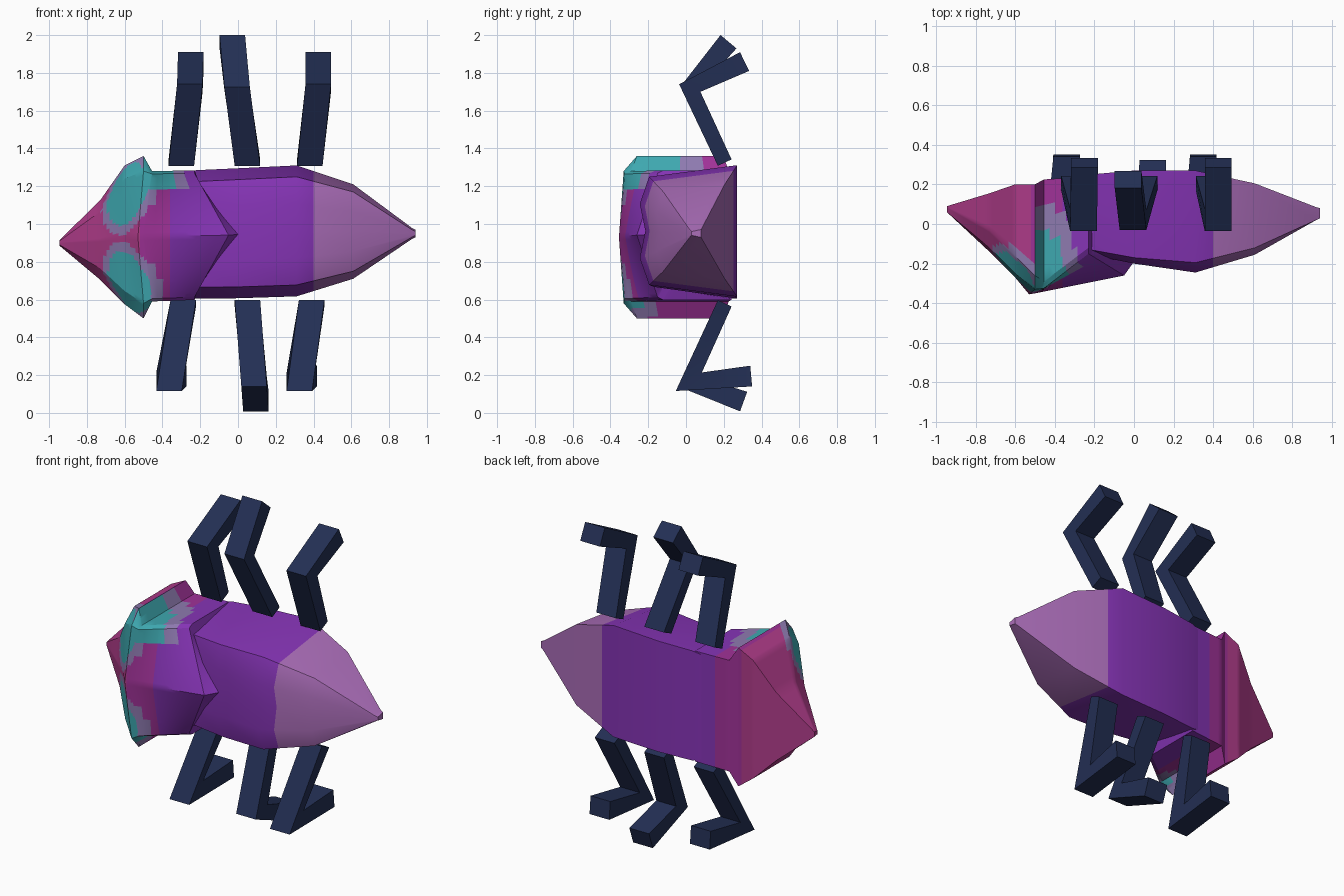
import bpy, bmesh
from mathutils import Vector, Matrix
from mathutils.bvhtree import BVHTree

if "Cube" in bpy.data.objects:
    bpy.data.objects.remove(bpy.data.objects["Cube"], do_unlink=True)


def material(name, rgb):
    """Flat material from display-space 0-255 values."""
    lin = [((c / 255 + 0.055) / 1.055) ** 2.4 for c in rgb]
    m = bpy.data.materials.new(name)
    m.use_nodes = True
    m.diffuse_color = (*lin, 1)
    bsdf = m.node_tree.nodes["Principled BSDF"]
    bsdf.inputs["Base Color"].default_value = (*lin, 1)
    bsdf.inputs["Roughness"].default_value = 0.8
    return m


PURPLE = material("purple", (134, 52, 182))
MAUVE = material("mauve", (172, 110, 186))
MAGENTA = material("magenta", (160, 50, 152))
PINK = material("pink", (176, 60, 138))
TEAL = material("teal", (62, 168, 176))
HALO = material("grey_violet", (142, 122, 176))
CYAN = material("cyan", (66, 192, 204))
SLOT = material("dark_teal", (38, 125, 135))
NAVY = material("navy", (35, 47, 84))


def finish(name, bm, mats, rule=None, angle=0.5):
    bmesh.ops.recalc_face_normals(bm, faces=bm.faces[:])
    if rule:
        for f in bm.faces:
            f.material_index = mats.index(rule(f.calc_center_median()))
    me = bpy.data.meshes.new(name)
    bm.to_mesh(me)
    bm.free()
    for m in mats:
        me.materials.append(m)
    ob = bpy.data.objects.new(name, me)
    bpy.context.collection.objects.link(ob)
    bpy.ops.object.select_all(action="DESELECT")
    ob.select_set(True)
    bpy.context.view_layer.objects.active = ob
    bpy.ops.object.shade_smooth_by_angle(angle=angle)
    return ob


def loft(rings):
    bm = bmesh.new()
    loops = [[bm.verts.new(p) for p in ring] for ring in rings]
    n = len(loops[0])
    for a, b in zip(loops, loops[1:]):
        for i in range(n):
            j = (i + 1) % n
            bm.faces.new((a[i], a[j], b[j], b[i]))
    bm.faces.new(loops[0])
    bm.faces.new(loops[-1])
    return bm


def ring(x, back, shoulder, front, lo, hi, inset, bulge=0, ripple=0, sweep=0):
    """Boxy cross-section with a shaped front side; sweep shifts the front middle in x."""
    mid = (lo + hi) / 2
    half = (hi - lo) / 2 - inset
    pts = [(x, shoulder, lo), (x, back, lo), (x, back, hi), (x, shoulder, hi)]
    for t in (1, 0.5, 0, -0.5, -1):
        k = 1 - abs(t)
        wave = ripple if abs(t) == 0.5 else 0
        pts.append((x + sweep * k, front - bulge * k - wave, mid + half * t))
    return pts


def slice_x(bm, xs):
    for x in xs:
        bmesh.ops.bisect_plane(bm, geom=bm.verts[:] + bm.edges[:] + bm.faces[:],
                               plane_co=(x, 0, 0), plane_no=(1, 0, 0))


# Abdomen: long tapering body with a pale tail
TAIL_X = 0.4
body = loft([
    ring(-0.34, 0.22, 0.20, -0.08, 0.64, 1.25, 0.07),
    ring(-0.22, 0.25, 0.24, -0.13, 0.605, 1.285, 0.06, 0.01, 0.02),
    ring(0.0, 0.27, 0.26, -0.17, 0.607, 1.295, 0.06, 0.02, 0.02),
    ring(0.31, 0.27, 0.26, -0.195, 0.617, 1.31, 0.06, 0.02, 0.04),
    ring(0.61, 0.205, 0.195, -0.12, 0.71, 1.21, 0.04, 0.02, 0.025),
    ring(0.92, 0.085, 0.08, 0.02, 0.92, 0.98, 0.01),
    ring(0.94, 0.08, 0.075, 0.03, 0.93, 0.97, 0.01),
])
slice_x(body, [TAIL_X])
finish("abdomen", body, [PURPLE, MAUVE],
       lambda c: MAUVE if c.x > TAIL_X else PURPLE)

# Head and collar: pointed snout, raised rim, swept collar over the back
head = loft([
    ring(-0.945, 0.09, 0.085, 0.06, 0.885, 0.915, 0.005),
    ring(-0.73, 0.155, -0.03, -0.12, 0.705, 1.125, 0.06, 0.02),
    ring(-0.6, 0.20, -0.16, -0.25, 0.575, 1.31, 0.07, 0.02),
    ring(-0.5, 0.20, -0.26, -0.33, 0.50, 1.36, 0.08, 0.025, 0, -0.03),
    ring(-0.455, 0.225, -0.29, -0.325, 0.59, 1.28, 0.015, 0.025, 0, -0.045),
    ring(-0.23, 0.24, -0.12, -0.15, 0.598, 1.284, 0.015, 0.11, 0, 0.18),
    ring(-0.21, 0.20, -0.08, -0.12, 0.66, 1.23, 0.015, 0.07, 0, 0.21),
])
surface = BVHTree.FromBMesh(head)
EYES = [(Vector((-0.6, 0, 1.16)), Vector((0.11, 0, 0.18))),
        (Vector((-0.59, 0, 0.69)), Vector((0.12, 0, -0.17)))]
hits = []
for spot, along in EYES:
    pos, normal, _, _ = surface.ray_cast(Vector((spot.x, -2, spot.z)), Vector((0, 1, 0)))
    if normal.y > 0:
        normal = -normal
    hits.append((pos, normal, along))


def patch(c):
    """Stretched distance to the nearer eye."""
    best = 9
    for pos, _, along in hits:
        d = c - pos
        u = along.normalized()
        reach = d.dot(u)
        side = d - u * reach
        best = min(best, (side.length ** 2 + (reach * 0.75) ** 2) ** 0.5)
    return best


def head_colour(c):
    d = patch(c)
    if c.y < 0.15 and d < 0.135:
        return TEAL
    # Teal and grey trailing along the collar's outer sides
    if c.x > -0.5 and abs(c.z - 0.935) > 0.25:
        trail = c.x + 0.45 + max(0, c.y + 0.3) * 0.25
        if c.z > 1.17 and trail < 0.12 and c.y < -0.05:
            return TEAL
        if c.z > 1.15 and trail < 0.2 and c.y < 0.08:
            return HALO
    if c.y < 0.15 and d < 0.175:
        return HALO
    if c.x < -0.52:
        return PINK
    return MAGENTA if c.x < -0.36 else PURPLE


bmesh.ops.subdivide_edges(head, edges=head.edges[:], cuts=7, use_grid_fill=True)
slice_x(head, [-0.52, -0.36])
finish("head_and_collar", head, [PINK, MAGENTA, PURPLE, TEAL, HALO], head_colour)

# Eyes: slim raised plates with a narrow slot bar
for label, (pos, normal, along) in zip(("upper", "lower"), hits):
    u = (along - normal * along.dot(normal)).normalized()
    v = normal.cross(u)
    basis = Matrix((u, v, normal)).transposed().to_4x4()
    for part, size, lift, mat in (("eye", (0.21, 0.06, 0.04), 0, CYAN),
                                  ("eye_slot", (0.17, 0.018, 0.008), 0.021, SLOT)):
        bm = bmesh.new()
        bmesh.ops.create_cube(bm, size=1)
        bmesh.ops.scale(bm, vec=size, verts=bm.verts[:])
        bm.transform(Matrix.Translation(pos + normal * lift) @ basis)
        finish(label + "_" + part, bm, [mat])


# Legs: bent square bars with a mitred knee
def leg(name, xs, path, width=0.135, thick=(0.08, 0.085, 0.11)):
    pts = [Vector(p) for p in path]
    d1 = (pts[1] - pts[0]).normalized()
    d2 = (pts[2] - pts[1]).normalized()
    n1, n2 = Vector((-d1.y, d1.x)), Vector((-d2.y, d2.x))
    bis = (n1 + n2).normalized()
    offs = [n1, bis / bis.dot(n1), n2]
    rings = []
    for x, p, o, t in zip(xs, pts, offs, thick):
        a, b = p + o * t / 2, p - o * t / 2
        w = width / 2
        rings.append([(x - w, *a), (x + w, *a), (x + w, *b), (x - w, *b)])
    finish(name, loft(rings), [NAVY])


UP_BASE, UP_KNEE = (0.205, 1.325), (0.02, 1.72)
LOW_BASE, LOW_KNEE = (0.205, 0.58), (0.015, 0.165)
UP_FEET = {"side": (0.31, 1.86), "middle": (0.225, 1.965)}
LOW_FEET = {"side": (0.345, 0.195), "middle": (0.305, 0.06)}
for where, kind, up_x, low_x in (
        ("front", "side", (-0.3, -0.255, -0.25), (-0.29, -0.365, -0.34)),
        ("middle", "middle", (0.05, -0.005, -0.03), (0.05, 0.085, 0.095)),
        ("rear", "side", (0.38, 0.425, 0.425), (0.39, 0.325, 0.35))):
    leg("upper_" + where + "_leg", up_x, (UP_BASE, UP_KNEE, UP_FEET[kind]))
    leg("lower_" + where + "_leg", low_x, (LOW_BASE, LOW_KNEE, LOW_FEET[kind]))
